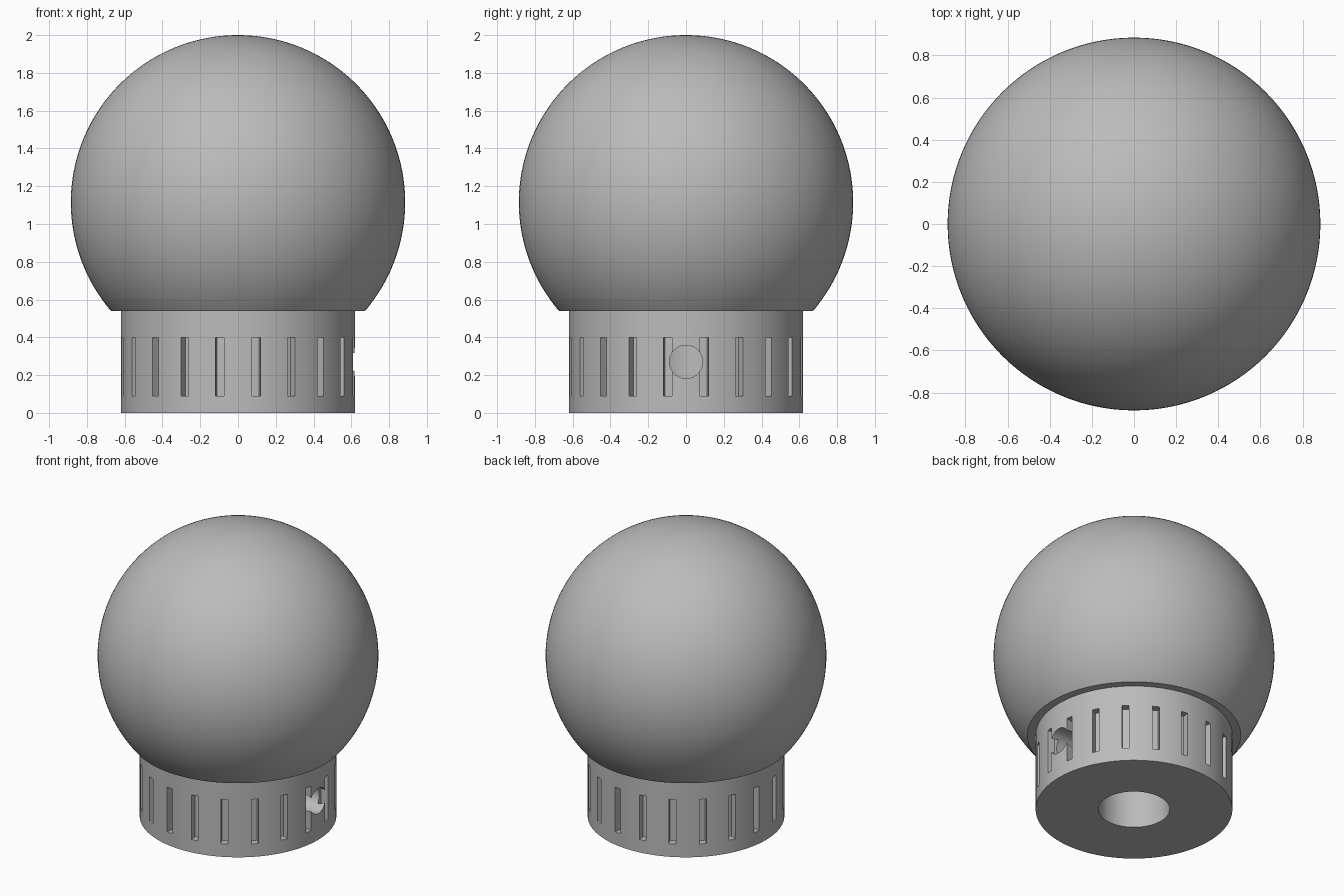
import bpy
import bmesh
from math import asin, cos, sin, pi, radians
from mathutils import Matrix

cube = bpy.data.objects.get("Cube")
if cube:
    bpy.data.objects.remove(cube, do_unlink=True)

GLOBE_R, GLOBE_Z = 0.885, 1.115
BASE_R, BASE_H = 0.62, 0.54
BORE_R, BORE_TOP = 0.225, 0.5
SLOTS, SLOT_W, SLOT_DEPTH = 20, 0.045, 0.05
SLOT_LOW, SLOT_HIGH = 0.09, 0.40

grey = bpy.data.materials.new("plain_grey")
grey.use_nodes = True
colour = (0.5, 0.5, 0.5, 1)
grey.diffuse_color = colour
grey.node_tree.nodes["Principled BSDF"].inputs["Base Color"].default_value = colour


def finish(name, bm):
    bmesh.ops.recalc_face_normals(bm, faces=bm.faces)
    mesh = bpy.data.meshes.new(name)
    bm.to_mesh(mesh)
    bm.free()
    mesh.materials.append(grey)
    obj = bpy.data.objects.new(name, mesh)
    bpy.context.collection.objects.link(obj)
    return obj


def revolve(name, profile, steps=128):
    """Spin a profile of (radius, height) points, both ends on the axis."""
    bm = bmesh.new()
    verts = [bm.verts.new((r, 0, z)) for r, z in profile]
    edges = [bm.edges.new(pair) for pair in zip(verts, verts[1:])]
    bmesh.ops.spin(bm, geom=verts + edges, cent=(0, 0, 0), axis=(0, 0, 1),
                   angle=2 * pi, steps=steps)
    bmesh.ops.remove_doubles(bm, verts=bm.verts, dist=0.0001)
    return finish(name, bm)


def activate(obj):
    bpy.ops.object.select_all(action="DESELECT")
    obj.select_set(True)
    bpy.context.view_layer.objects.active = obj


def carve(target, cutter):
    activate(target)
    mod = target.modifiers.new("carve", "BOOLEAN")
    mod.operation = "DIFFERENCE"
    mod.solver = "EXACT"
    mod.object = cutter
    bpy.ops.object.modifier_apply(modifier=mod.name)
    bpy.data.objects.remove(cutter, do_unlink=True)


# Globe, cut flat where it sits on the base
start = asin((BASE_H - GLOBE_Z) / GLOBE_R)
rings = 64
arc = [start + (pi / 2 - start) * i / rings for i in range(rings)]
globe = revolve("globe", [(0, BASE_H)]
                + [(GLOBE_R * cos(a), GLOBE_Z + GLOBE_R * sin(a)) for a in arc]
                + [(0, GLOBE_Z + GLOBE_R)])

# Round base with a central bore from below
base = revolve("base", [(0, BORE_TOP), (BORE_R, BORE_TOP), (BORE_R, 0),
                        (BASE_R, 0), (BASE_R, BASE_H), (0, BASE_H)])

# Ring of upright slots
bm = bmesh.new()
reach = 2 * SLOT_DEPTH
for i in range(SLOTS):
    turn = Matrix.Rotation(2 * pi * (i + 0.5) / SLOTS, 4, "Z")
    place = Matrix.Translation((BASE_R - SLOT_DEPTH + reach / 2, 0,
                                (SLOT_LOW + SLOT_HIGH) / 2))
    size = Matrix.Diagonal((reach, SLOT_W, SLOT_HIGH - SLOT_LOW, 1))
    bmesh.ops.create_cube(bm, size=1, matrix=turn @ place @ size)
carve(base, finish("slot_cutter", bm))

# Cable hole from the side into the bore
bm = bmesh.new()
bmesh.ops.create_cone(bm, cap_ends=True, segments=48, radius1=0.088,
                      radius2=0.088, depth=0.6,
                      matrix=Matrix.Translation((0.45, 0, 0.27))
                      @ Matrix.Rotation(pi / 2, 4, "Y"))
carve(base, finish("cable_hole_cutter", bm))

for part in (globe, base):
    activate(part)
    bpy.ops.object.shade_smooth_by_angle(angle=radians(30))
